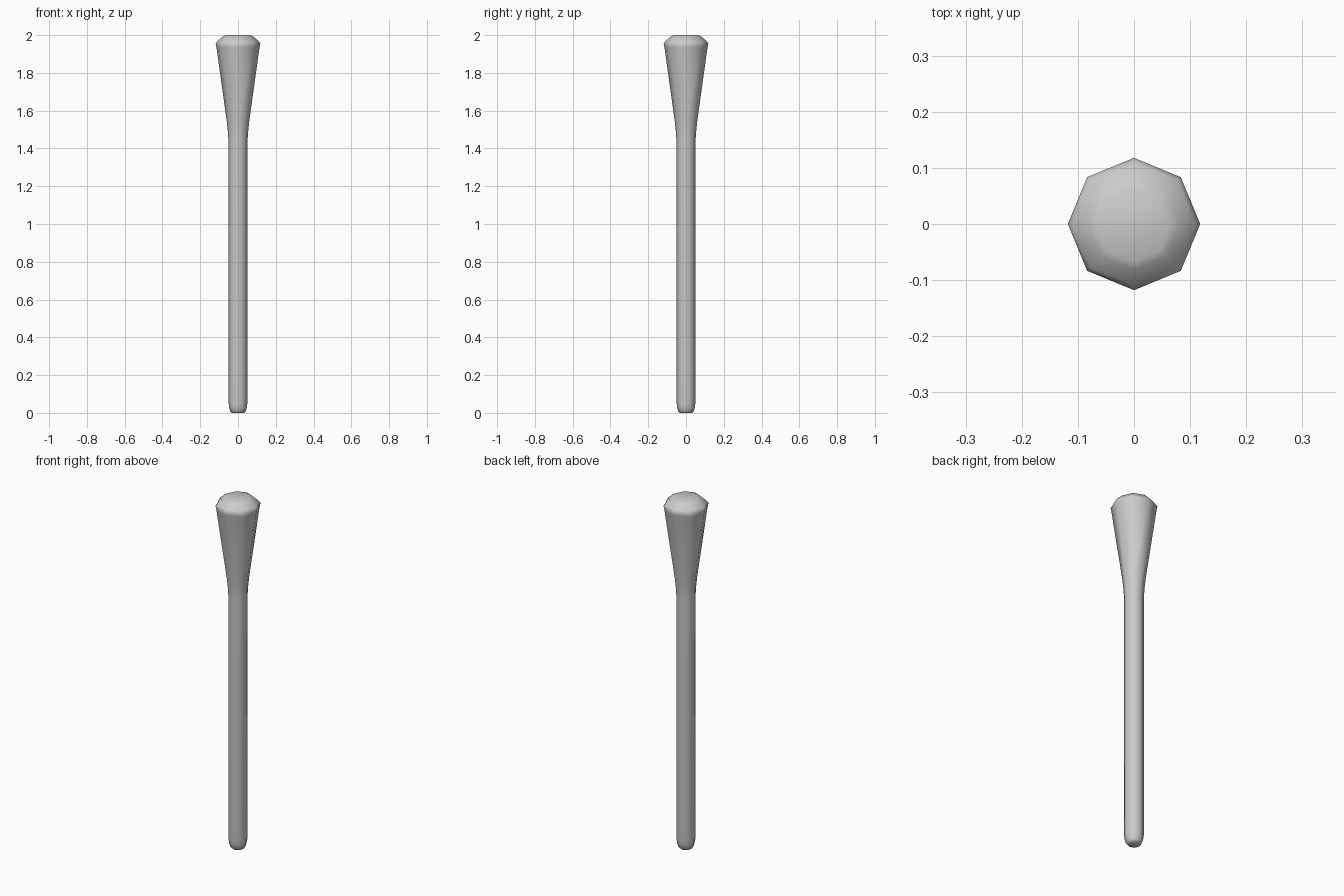
import bpy, bmesh
from math import cos, sin, tau

if "Cube" in bpy.data.objects:
    bpy.data.objects.remove(bpy.data.objects["Cube"])

SIDES = 8
# (radius, height) from the foot of the handle to the crown of the head
PROFILE = [(0.034, 0.0), (0.041, 0.008), (0.047, 0.03), (0.05, 0.055),
           (0.05, 1.43), (0.053, 1.48), (0.059, 1.54), (0.114, 1.935),
           (0.118, 1.955), (0.110, 1.966), (0.082, 1.992), (0.066, 2.0)]

# Eight-sided bat: tapered handle flaring into the head
bm = bmesh.new()
rings = [[bm.verts.new((r * cos(tau * i / SIDES), r * sin(tau * i / SIDES), z))
          for i in range(SIDES)] for r, z in PROFILE]
for low, high in zip(rings, rings[1:]):
    for i in range(SIDES):
        j = (i + 1) % SIDES
        bm.faces.new((low[i], low[j], high[j], high[i]))

# Flat end caps
bm.faces.new(rings[0][::-1])
bm.faces.new(rings[-1])

for face in bm.faces:
    face.smooth = True
mesh = bpy.data.meshes.new("bat")
bm.to_mesh(mesh)
bm.free()
bat = bpy.data.objects.new("bat", mesh)
bpy.context.collection.objects.link(bat)
